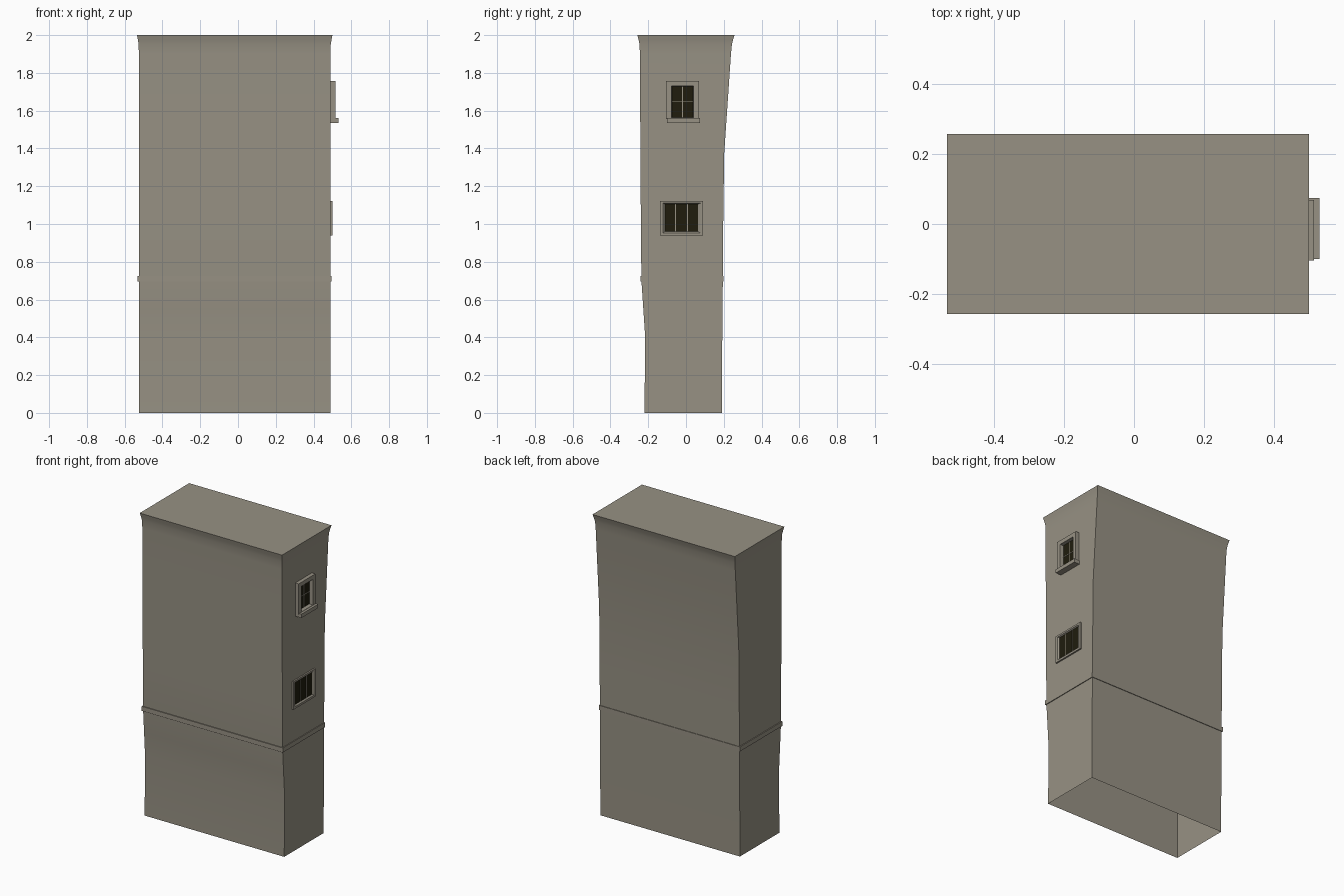
import bpy
import bmesh
import math

if "Cube" in bpy.data.objects:
    bpy.data.objects.remove(bpy.data.objects["Cube"], do_unlink=True)


def material(name, rgb):
    mat = bpy.data.materials.new(name)
    mat.use_nodes = True
    mat.diffuse_color = (*rgb, 1)
    mat.node_tree.nodes["Principled BSDF"].inputs["Base Color"].default_value = (*rgb, 1)
    return mat


STONE = material("warm grey plaster", (0.31, 0.285, 0.23))
DARK = material("dark glass", (0.014, 0.012, 0.004))


def level(z, x0, x1, y0, y1):
    """Horizontal rectangle at height z."""
    return [(x0, y0, z), (x1, y0, z), (x1, y1, z), (x0, y1, z)]


def upright(x, y0, y1, z0, z1):
    """Rectangle in the side wall, facing +x."""
    return [(x, y0, z0), (x, y1, z0), (x, y1, z1), (x, y0, z1)]


def loft(name, rings, cap_start=False, cap_mat=0, smooth=False):
    """Skin a chain of rectangles and cap the last one."""
    bm = bmesh.new()
    loops = [[bm.verts.new(p) for p in ring] for ring in rings]
    for a, b in zip(loops, loops[1:]):
        for i in range(4):
            j = (i + 1) % 4
            bm.faces.new((a[i], a[j], b[j], b[i]))
    bm.faces.new(loops[-1]).material_index = cap_mat
    if cap_start:
        bm.faces.new(loops[0][::-1])
    mesh = bpy.data.meshes.new(name)
    bm.to_mesh(mesh)
    bm.free()
    mesh.materials.append(STONE)
    mesh.materials.append(DARK)
    obj = bpy.data.objects.new(name, mesh)
    bpy.context.collection.objects.link(obj)
    if smooth:
        bpy.ops.object.select_all(action="DESELECT")
        obj.select_set(True)
        bpy.context.view_layer.objects.active = obj
        bpy.ops.object.shade_smooth_by_angle(angle=math.radians(30))
    return obj


# Tower block: open underneath, leaning back wall, flared lip
X0, X1 = -0.525, 0.49
walls = [(0, -0.22, 0.19), (0.4, -0.216, 0.192), (0.55, -0.226, 0.193),
         (0.7, -0.236, 0.195), (1.0, -0.239, 0.197), (1.37, -0.241, 0.202),
         (1.65, -0.243, 0.221), (1.9, -0.244, 0.238)]
rings = [level(z, X0, X1, y0, y1) for z, y0, y1 in walls]
rings += [level(1.95, X0 - 0.001, X1 + 0.001, -0.246, 0.243),
          level(1.975, X0 - 0.005, X1 + 0.005, -0.251, 0.249),
          level(2, -0.535, 0.5, -0.257, 0.257)]
loft("tower_walls", rings, smooth=True)

# String course around the walls
loft("string_course", [level(z, -0.531, 0.495, -0.242, 0.199) for z in (0.695, 0.725)],
     cap_start=True)

# Lower window: splayed frame with a dark pane
loft("lower_window", [upright(0.48, -0.138, 0.091, 0.938, 1.122),
                      upright(0.5, -0.138, 0.091, 0.938, 1.122),
                      upright(0.5, -0.122, 0.076, 0.952, 1.11),
                      upright(0.492, -0.112, 0.064, 0.96, 1.105)], cap_mat=1)

# Upper window: deep frame, dark pane and projecting sill
loft("upper_window", [upright(0.48, -0.105, 0.068, 1.555, 1.757),
                      upright(0.515, -0.105, 0.068, 1.555, 1.757),
                      upright(0.515, -0.078, 0.041, 1.562, 1.73),
                      upright(0.492, -0.075, 0.038, 1.565, 1.728)], cap_mat=1)
loft("upper_window_sill", [upright(x, -0.1, 0.074, 1.535, 1.56) for x in (0.48, 0.531)],
     cap_start=True)

# Thin glazing bars
bars = {
    "lower_bar_front": (-0.058, -0.054, 0.96, 1.105),
    "lower_bar_back": (0.006, 0.01, 0.96, 1.105),
    "upper_bar_upright": (-0.021, -0.017, 1.565, 1.728),
    "upper_bar_cross": (-0.075, 0.038, 1.645, 1.649),
}
for name, rect in bars.items():
    loft(name, [upright(x, *rect) for x in (0.491, 0.494)])
